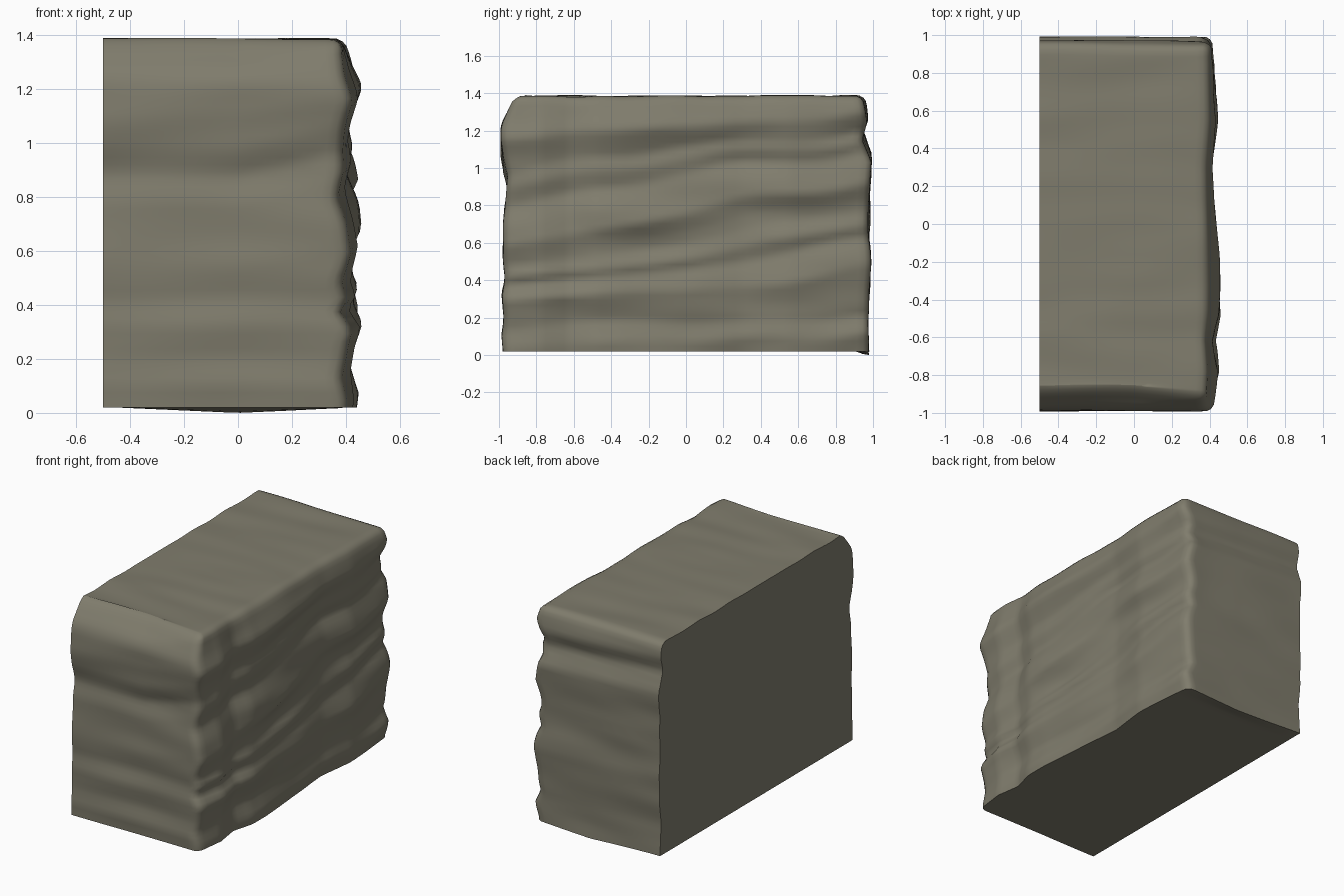
import bpy, bmesh, math
from mathutils import Vector, noise

if "Cube" in bpy.data.objects:
    bpy.data.objects.remove(bpy.data.objects["Cube"])

# Block limits: flat back (-x) and bottom, weathered elsewhere
X0, X1, Y1, Z0, Z1 = -0.5, 0.4, 0.978, 0.02, 1.385


def smooth(a, b, t):
    t = min(1, max(0, (t - a) / (b - a)))
    return t * t * (3 - 2 * t)


def profile(pts, t):
    if t <= pts[0][0]:
        return pts[0][1]
    for (a, p), (b, q) in zip(pts, pts[1:]):
        if t <= b:
            return p + (q - p) * (t - a) / (b - a)
    return pts[-1][1]


# Rock strata: height against outward offset for each weathered side
SIDE = [(0, .0), (.08, .025), (.17, -.015), (.34, .04), (.45, -.01), (.52, .015),
        (.6, -.02), (.66, -.01), (.76, .04), (.88, .005), (.97, -.025),
        (1.06, .0), (1.12, -.015), (1.24, .03), (1.33, .0), (1.4, -.02)]
FRONT = [(0, .0), (.1, .01), (.2, -.006), (.33, .006), (.42, -.01), (.55, .0),
         (.66, -.004), (.78, -.01), (.88, -.028), (.98, .0), (1.1, .012),
         (1.27, .012), (1.4, -.03)]
REAR = [(0, .0), (.2, -.005), (.5, .01), (.75, .0), (1.05, .015),
        (1.17, -.03), (1.26, -.005), (1.4, -.03)]
# Bulge along the length, seen from above
LENGTH = [(-1, -.015), (-.78, .02), (-.62, -.005), (-.48, .03), (-.35, .03), (0, .008),
          (.3, -.01), (.55, .015), (.85, -.005), (1, -.02)]


def weather(p):
    # Round the exposed edges
    r = 0.04
    q = Vector((min(p.x, X1 - r), max(-Y1 + r, min(Y1 - r, p.y)), min(p.z, Z1 - r)))
    d = p - q
    if d.length > 1e-6:
        p = q + d.normalized() * min(d.length, r)
    x, y, z = p
    n = noise.noise(Vector((x * 2 + 3, y * 2.2, z * 7)))
    # Right face: tilted, wavering strata, steepest at mid height
    tilt = .05 + .12 * smooth(.2, .6, z) * smooth(1.25, .9, z)
    t = z - tilt * y + 0.05 * noise.noise(Vector((0, y * 2, z * 2)))
    amp = 0.75 + 0.6 * noise.noise(Vector((7, y * 2, z * 3)))
    mid = .35 + .65 * smooth(1.38, 1.2, z)
    px = x + smooth(0.15, 0.36, x) * (profile(SIDE, t) * amp
                                      + mid * (profile(LENGTH, y) + .015 * n))
    # Front and rear ends
    py = y
    if y < 0:
        groove = z - .22 * max(x, 0) * smooth(.4, .7, z)
        py -= smooth(.8, .95, -y) * (profile(FRONT, groove) + .01 * n)
        py += .07 * smooth(1.2, 1.4, z) * smooth(.85, .97, -y)
    else:
        py += smooth(.8, .95, y) * (profile(REAR, z + .06 * x) + .01 * n)
    # Top ripples and slight dip of the underside
    pz = z + smooth(1.2, 1.36, z) * .008 * noise.noise(Vector((x * 2, y * 6, 5)))
    if z < Z0 + 1e-4:
        pz -= .02 * smooth(.9, .97, y) * max(0, 1 - abs(x) / .45)
    return Vector((px, max(-1, min(1, py)), pz))


def face_grid(bm, origin, u, v, nu, nv):
    rows = [[bm.verts.new(origin + u * (i / nu) + v * (j / nv)) for j in range(nv + 1)]
            for i in range(nu + 1)]
    for i in range(nu):
        for j in range(nv):
            bm.faces.new((rows[i][j], rows[i + 1][j], rows[i + 1][j + 1], rows[i][j + 1]))


bm = bmesh.new()
a, b = Vector((X0, -Y1, Z0)), Vector((X1, Y1, Z1))
ex, ey, ez = Vector((X1 - X0, 0, 0)), Vector((0, 2 * Y1, 0)), Vector((0, 0, Z1 - Z0))
NX, NY, NZ = 30, 60, 50
face_grid(bm, a, ey, ex, NY, NX)
face_grid(bm, a, ex, ez, NX, NZ)
face_grid(bm, a, ez, ey, NZ, NY)
face_grid(bm, b, -ex, -ey, NX, NY)
face_grid(bm, b, -ez, -ex, NZ, NX)
face_grid(bm, b, -ey, -ez, NY, NZ)
bmesh.ops.remove_doubles(bm, verts=bm.verts, dist=1e-4)
for vert in bm.verts:
    vert.co = weather(vert.co.copy())
bmesh.ops.recalc_face_normals(bm, faces=bm.faces)

mesh = bpy.data.meshes.new("rock_block")
bm.to_mesh(mesh)
bm.free()
rock = bpy.data.objects.new("rock_block", mesh)
bpy.context.collection.objects.link(rock)

stone = bpy.data.materials.new("grey brown stone")
stone.diffuse_color = (0.215, 0.203, 0.152, 1)
stone.use_nodes = True
stone.node_tree.nodes["Principled BSDF"].inputs["Base Color"].default_value = stone.diffuse_color
mesh.materials.append(stone)

bpy.context.view_layer.objects.active = rock
rock.select_set(True)
bpy.ops.object.shade_smooth_by_angle(angle=math.radians(55))
